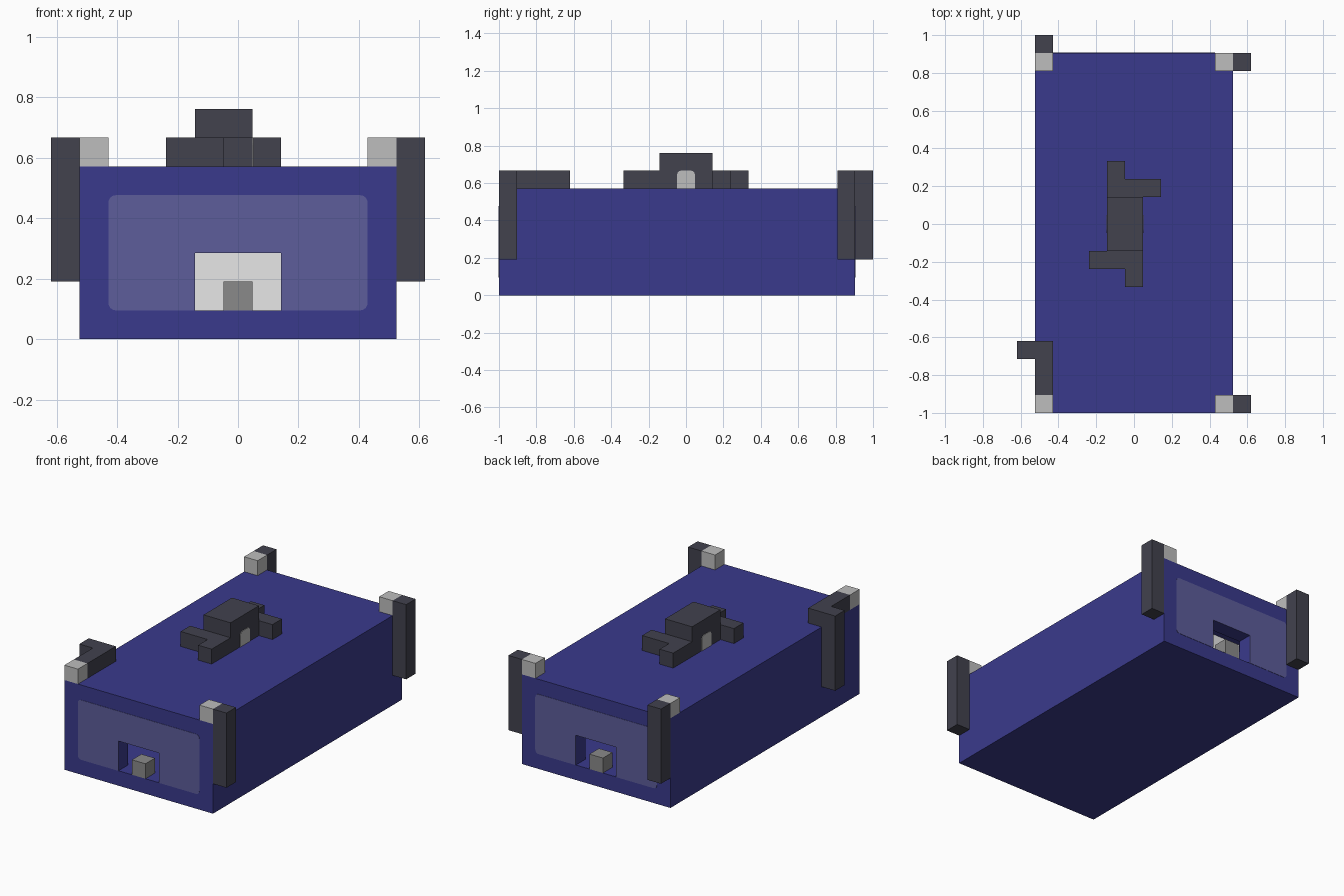
import bpy, bmesh
from math import sin, cos, pi
from mathutils import Vector

U = 2 / 21  # one grid unit of the blocky design

if "Cube" in bpy.data.objects:
    bpy.data.objects.remove(bpy.data.objects["Cube"], do_unlink=True)


def material(name, rgb):
    m = bpy.data.materials.new(name)
    m.use_nodes = True
    m.diffuse_color = (*rgb, 1)
    m.node_tree.nodes["Principled BSDF"].inputs["Base Color"].default_value = (*rgb, 1)
    return m


BLUE = material("deep blue", (0.042, 0.042, 0.262))
PANEL = material("pale blue panel", (0.109, 0.109, 0.328))
DARK = material("charcoal", (0.054, 0.054, 0.076))
LIGHT = material("light grey", (0.515, 0.515, 0.515))
GREY = material("mid grey", (0.254, 0.254, 0.254))
WHITE = material("white", (0.95, 0.95, 0.95))


def finish(name, bm, mat):
    bmesh.ops.recalc_face_normals(bm, faces=bm.faces)
    me = bpy.data.meshes.new(name)
    bm.to_mesh(me)
    bm.free()
    me.materials.append(mat)
    ob = bpy.data.objects.new(name, me)
    bpy.context.collection.objects.link(ob)
    return ob


def box(name, mat, x, y, z):
    """Box between ranges given in grid units."""
    bm = bmesh.new()
    bmesh.ops.create_cube(bm, size=1)
    for v in bm.verts:
        v.co = [U * (r[0] if c < 0 else r[1]) for c, r in zip(v.co, (x, y, z))]
    return finish(name, bm, mat)


def plate(name, mat, points, offset, depth):
    """Extrude a flat outline (grid units) along depth."""
    bm = bmesh.new()
    face = bm.faces.new([bm.verts.new((Vector(p) + Vector(offset)) * U) for p in points])
    new = bmesh.ops.extrude_face_region(bm, geom=[face])["geom"]
    verts = [g for g in new if isinstance(g, bmesh.types.BMVert)]
    bmesh.ops.translate(bm, verts=verts, vec=Vector(depth) * U)
    return finish(name, bm, mat)


def arc(cx, cy, r, start, steps=6):
    angles = [start + pi / 2 * i / steps for i in range(steps + 1)]
    return [(cx + r * cos(a), cy + r * sin(a)) for a in angles]


def cut(target, cutter):
    mod = target.modifiers.new("cut", "BOOLEAN")
    mod.operation = "DIFFERENCE"
    mod.solver = "EXACT"
    mod.object = cutter
    bpy.context.view_layer.objects.active = target
    bpy.ops.object.modifier_apply(modifier=mod.name)
    bpy.data.objects.remove(cutter, do_unlink=True)


# Hollow body with a doorway at each end
body = box("body_shell", BLUE, (-5.5, 5.5), (-10.5, 9.5), (0, 6))
cut(body, box("cavity_cutter", BLUE, (-4.5, 4.5), (-9.5, 8.5), (1, 5)))
for name, y in (("front", (-11, -9)), ("back", (8, 10))):
    cut(body, box(name + "_door_cutter", BLUE, (-1.5, 1.5), y, (1, 3)))
box("inner_core", WHITE, (-4, 4), (-6, 5.5), (1, 5))

# Rounded end panels, notched around the doorway
r = 0.25
half = arc(4.5 - r, 1 + r, r, -pi / 2) + arc(4.5 - r, 5 - r, r, 0)
outline = [(1.5, 3), (1.5, 1)] + half
outline += [(-x, z) for x, z in reversed(outline)]
for name, y, d in (("front", -10.5, -0.02), ("back", 9.5, 0.02)):
    plate(name + "_panel", PANEL, [(x, 0, z) for x, z in outline], (0, y, 0), (0, d, 0))

# Small block in each doorway
box("front_door_block", GREY, (-0.5, 0.5), (-10.5, -9.5), (1, 2))
box("back_door_block", GREY, (-0.5, 0.5), (8.5, 9.5), (1, 2))

# Corner caps
for sx, side in ((1, "left"), (-1, "right")):
    xs = sorted((4.5 * sx, 5.5 * sx))
    box("front_%s_cap" % side, LIGHT, xs, (-10.5, -9.5), (6, 7))
    box("back_%s_cap" % side, LIGHT, xs, (8.5, 9.5), (6, 7))

# Hanging legs
LEG = (2, 7)
box("front_left_leg", DARK, (5.5, 6.5), (-10.5, -9.5), LEG)
box("back_left_leg", DARK, (5.5, 6.5), (8.5, 9.5), LEG)
box("back_right_leg", DARK, (-5.5, -4.5), (9.5, 10.5), LEG)
box("front_right_leg", DARK, (-6.5, -5.5), (-7.5, -6.5), LEG)
box("front_right_beam", DARK, (-5.5, -4.5), (-9.5, -6.5), (6, 7))

# Raised hub on the roof with stepped arms
box("hub", DARK, (-1.5, 0.5), (-1.5, 1.5), (6, 8))
box("front_arm_long", DARK, (-0.5, 0.5), (-3.5, -1.5), (6, 7))
box("front_arm_side", DARK, (-2.5, -0.5), (-2.5, -1.5), (6, 7))
box("back_arm_long", DARK, (-1.5, -0.5), (1.5, 3.5), (6, 7))
box("back_arm_side", DARK, (-0.5, 1.5), (1.5, 2.5), (6, 7))

# Round-topped doors on both sides of the hub
arch = [(-0.5, 6), (0.5, 6)] + arc(0.25, 6.75, r, 0) + arc(-0.25, 6.75, r, pi / 2)
for name, x, d in (("left", 0.5, 0.03), ("right", -1.5, -0.03)):
    plate("hub_%s_door" % name, LIGHT, [(0, y, z) for y, z in arch], (x, 0, 0), (d, 0, 0))
